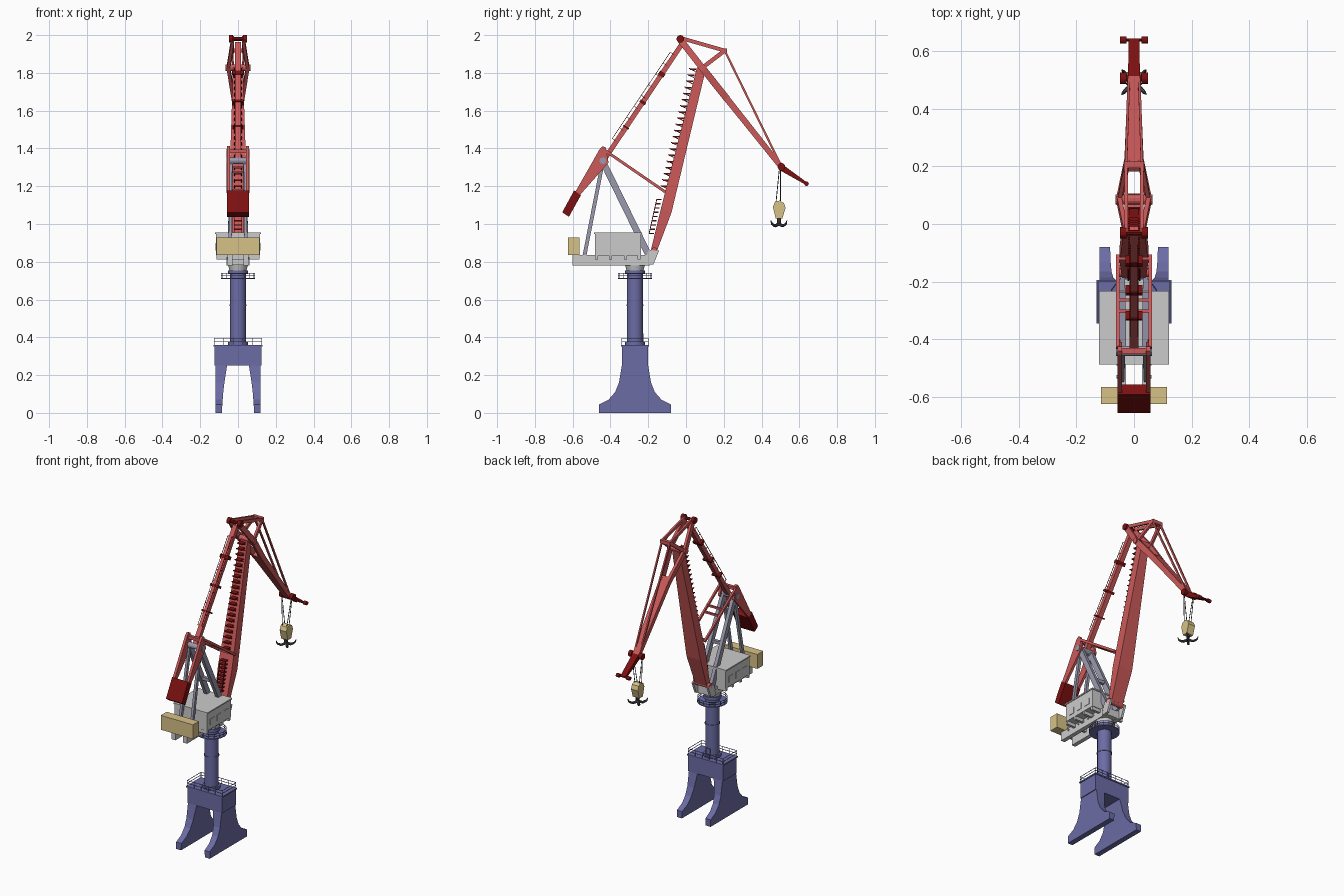
import bpy, bmesh, math
from mathutils import Vector as V


def mat(name, r, g, b):
    m = bpy.data.materials.new(name)
    m.diffuse_color = (r, g, b, 1)
    return m


RED = mat("red_paint", 0.60, 0.10, 0.10)
DARK = mat("dark_red_paint", 0.20, 0.005, 0.005)
BLUE = mat("blue_paint", 0.15, 0.15, 0.38)
STEEL = mat("blue_grey_paint", 0.32, 0.32, 0.42)
TAN = mat("yellow_paint", 0.68, 0.54, 0.24)
BLACK = mat("dark_steel", 0.06, 0.06, 0.07)


class Part:
    """Collects simple solids into one named object."""

    def __init__(self, name, material=None):
        self.name, self.mat, self.bm = name, material, bmesh.new()

    def loft(self, rings):
        rows = [[self.bm.verts.new(p) for p in r] for r in rings]
        n = len(rows[0])
        for a, b in zip(rows, rows[1:]):
            for i in range(n):
                self.bm.faces.new((a[i], a[(i + 1) % n], b[(i + 1) % n], b[i]))
        self.bm.faces.new(rows[0][::-1])
        self.bm.faces.new(rows[-1])

    def box(self, x0, x1, y0, y1, z0, z1):
        self.loft([[(x0, y0, z), (x1, y0, z), (x1, y1, z), (x0, y1, z)] for z in (z0, z1)])

    def plate(self, prof, x0, x1):
        self.loft([[(x, y, z) for y, z in prof] for x in (x0, x1)])

    def beam(self, a, b, w, h, w2=None, h2=None):
        # rectangular bar: w sideways, h in the other direction, optional taper
        a, b = V(a), V(b)
        d = (b - a).normalized()
        ref = V((1, 0, 0)) if abs(d.x) < 0.9 else V((0, 1, 0))
        s = (ref - d * ref.dot(d)).normalized()
        u = d.cross(s)
        self.loft([[p + s * i * ww / 2 + u * j * hh / 2 for i, j in ((-1, -1), (1, -1), (1, 1), (-1, 1))]
                   for p, ww, hh in ((a, w, h), (b, w2 or w, h2 or h))])

    def rod(self, a, b, r, n=6, r2=None):
        a, b = V(a), V(b)
        d = (b - a).normalized()
        s = d.orthogonal().normalized()
        u = d.cross(s)
        t = [2 * math.pi * i / n for i in range(n)]
        self.loft([[p + (s * math.cos(k) + u * math.sin(k)) * q for k in t]
                   for p, q in ((a, r), (b, r if r2 is None else r2))])

    def rail(self, pts, h, r=0.0018):
        # handrail with a post at each point of a closed path
        for p, q in zip(pts, pts[1:] + pts[:1]):
            p, q = V(p), V(q)
            self.rod(p, p + V((0, 0, h)), r, 4)
            for k in (0.5, 1):
                self.rod(p + V((0, 0, h * k)), q + V((0, 0, h * k)), r, 4)

    def done(self, smooth=False):
        bmesh.ops.recalc_face_normals(self.bm, faces=self.bm.faces)
        me = bpy.data.meshes.new(self.name)
        self.bm.to_mesh(me)
        self.bm.free()
        if self.mat:
            me.materials.append(self.mat)
        o = bpy.data.objects.new(self.name, me)
        bpy.context.collection.objects.link(o)
        if smooth:
            bpy.context.view_layer.objects.active = o
            o.select_set(True)
            bpy.ops.object.shade_smooth_by_angle()
            o.select_set(False)


SIDES = (-1, 1)
CY = -0.27  # slewing axis

# Portal legs: flared feet, inner face leaning
p = Part("portal_legs", BLUE)
flare = [(0.19, 0, 0.085), (0.19, 0.045, 0.083), (0.14, 0.07, 0.081), (0.105, 0.11, 0.078),
         (0.085, 0.16, 0.072), (0.07, 0.25, 0.058)]
for s in SIDES:
    p.loft([[(s * xi, CY - w, z), (s * 0.12, CY - w, z), (s * 0.12, CY + w, z), (s * xi, CY + w, z)]
            for w, z, xi in flare])
p.done()
p = Part("portal_beam", BLUE)
p.box(-0.125, 0.125, CY - 0.07, CY + 0.07, 0.25, 0.352)
p.box(-0.13, 0.13, CY - 0.075, CY + 0.075, 0.352, 0.36)
p.done()
p = Part("portal_railing", BLUE)
xs = [-0.125 + 0.05 * i for i in range(6)]
p.rail([(x, CY - 0.07, 0.36) for x in xs] + [(x, CY + 0.07, 0.36) for x in xs[::-1]], 0.035)
p.done()

# Column with flanges and ring platform
p = Part("column", BLUE)
for r, z0, z1 in ((0.042, 0.36, 0.76), (0.052, 0.36, 0.378), (0.045, 0.565, 0.573), (0.052, 0.735, 0.755)):
    p.rod((0, CY, z0), (0, CY, z1), r, 32)
p.box(-0.014, 0.014, CY + 0.035, CY + 0.046, 0.378, 0.42)
p.done(True)
p = Part("ring_platform", BLUE)
p.rod((0, CY, 0.708), (0, CY, 0.714), 0.09, 24)
p.rail([(0.088 * math.cos(i * math.pi / 8), CY + 0.088 * math.sin(i * math.pi / 8), 0.714) for i in range(16)], 0.026)
p.done()

# Slewing deck, house and ballast
p = Part("slewing_ring")
p.rod((0, CY, 0.755), (0, CY, 0.79), 0.045, 32, 0.055)
p.done(True)
p = Part("deck_frame")
for s in SIDES:
    p.box(s * 0.028, s * 0.055, -0.60, -0.19, 0.78, 0.835)
    p.plate([(-0.22, 0.78), (-0.172, 0.787), (-0.142, 0.86), (-0.20, 0.862)], s * 0.046, s * 0.06)
    for i in range(8):
        y = -0.53 + i * 0.045
        p.rod((s * 0.055, y, 0.82), (s * 0.06, y, 0.82), 0.006, 8)
p.box(-0.03, 0.03, -0.34, -0.19, 0.782, 0.83)
for y in (-0.475, -0.40, -0.32, -0.25):
    p.box(-0.115, 0.115, y - 0.008, y + 0.008, 0.812, 0.835)
p.done()
p = Part("machinery_house")
p.box(-0.117, 0.117, -0.482, -0.238, 0.833, 0.946)
p.box(-0.122, 0.122, -0.487, -0.233, 0.946, 0.954)
for s in SIDES:
    for y in (-0.43, -0.36, -0.29):
        p.box(s * 0.117, s * 0.12, y - 0.022, y + 0.022, 0.86, 0.90)
p.done()
p = Part("deck_ballast", TAN)
p.box(-0.115, 0.115, -0.625, -0.565, 0.835, 0.928)
p.done()

# Support A-frame
p = Part("support_frame", STEEL)
for s in SIDES:
    p.beam((s * 0.042, -0.20, 0.84), (s * 0.038, -0.44, 1.33), 0.022, 0.034)
    p.beam((s * 0.042, -0.538, 0.83), (s * 0.038, -0.44, 1.33), 0.016, 0.02)
p.rod((-0.062, -0.44, 1.335), (0.062, -0.44, 1.335), 0.018, 12)
p.beam((-0.042, -0.315, 1.075), (0.042, -0.315, 1.075), 0.02, 0.02)
p.done()

# Balance lever and its weight
p = Part("balance_lever", RED)
for s in SIDES:
    p.plate([(-0.455, 1.40), (-0.44, 1.412), (-0.425, 1.405), (-0.41, 1.325), (-0.56, 1.155), (-0.585, 1.172)],
            s * 0.042, s * 0.058)
p.beam((-0.05, -0.44, 1.385), (0.05, -0.44, 1.385), 0.02, 0.02)
p.done()
p = Part("balance_weight", DARK)
p.plate([(-0.592, 1.178), (-0.556, 1.153), (-0.62, 1.038), (-0.655, 1.062)], -0.057, 0.057)
p.done()

# Push link frame from lever to boom
p = Part("push_link", RED)
a, b = V((0, -0.43, 1.39)), V((0, -0.11, 1.17))
for s in SIDES:
    o = V((s * 0.056, 0, 0))
    p.beam(a + o, b + o, 0.012, 0.015)
for t in (0.4, 0.52, 0.97):
    c = a.lerp(b, t)
    p.beam(c - V((0.056, 0, 0)), c + V((0.056, 0, 0)), 0.012, 0.012)
p.done()

# Main boom: box girder with a kink
p = Part("main_boom", RED)
p.loft([[(-w, y0, z0), (w, y0, z0), (w, y1, z1), (-w, y1, z1)] for y0, z0, y1, z1, w in
        ((-0.185, 0.865, -0.152, 0.862, 0.042), (-0.132, 1.085, -0.077, 1.06, 0.05), (0.058, 1.83, 0.105, 1.82, 0.026))])
p.rod((-0.065, 0.085, 1.828), (0.065, 0.085, 1.828), 0.018, 12)
p.rod((-0.06, -0.168, 0.86), (0.06, -0.168, 0.86), 0.016, 12)
p.done()

# Boom stairs: treads with hoops, plus a lower ladder
p = Part("boom_stairs", DARK)
a, b = V((0, -0.1, 1.2)), V((0, 0.05, 1.82))
for i in range(20):
    c = a.lerp(b, i / 19)
    p.box(-0.018, 0.018, c.y - 0.03, c.y + 0.003, c.z - 0.004, c.z + 0.004)
    for s in SIDES:
        p.rod((s * 0.018, c.y, c.z - 0.012), (s * 0.018, c.y - 0.034, c.z + 0.004), 0.003, 4)
p.done()
p = Part("lower_ladder", DARK)
a, b = V((0, -0.195, 0.95)), V((0, -0.155, 1.13))
for s in SIDES:
    o = V((s * 0.02, 0, 0))
    p.rod(a + o, b + o, 0.003, 4)
for i in range(9):
    c = a.lerp(b, i / 8)
    p.box(-0.02, 0.02, c.y, c.y + 0.025, c.z - 0.003, c.z + 0.003)
p.done()

# Tie beam from jib tail to lever, with collars and handrail
p = Part("tie_beam", RED)
a, b = V((0, -0.02, 1.955)), V((0, -0.43, 1.345))
p.beam(a, b, 0.03, 0.026)
p.done()
p = Part("tie_beam_collars", DARK)
off = V((0, -0.022, 0.016))
for t in (0.25, 0.5, 0.72):
    c = a.lerp(b, t)
    p.beam(c, c.lerp(b, 0.04), 0.06, 0.034)
for s in SIDES:
    o = off + V((s * 0.014, 0, 0))
    p.rod(a.lerp(b, 0.1) + o, a.lerp(b, 0.85) + o, 0.0018, 4)
    for i in range(9):
        c = a.lerp(b, 0.1 + i * 0.75 / 8)
        p.rod(c + V((s * 0.014, 0, 0)), c + o, 0.0018, 4)
p.done()

# Fly jib: forked tail straddling the boom head, tapered arm, nose and stays
p = Part("fly_jib", RED)
for s in SIDES:
    p.beam((s * 0.028, -0.03, 1.975), (s * 0.052, 0.085, 1.828), 0.016, 0.034)
    p.beam((s * 0.052, 0.08, 1.835), (s * 0.024, 0.215, 1.665), 0.018, 0.036)
    p.beam((s * 0.05, 0.09, 1.83), (s * 0.028, 0.205, 1.918), 0.014, 0.022)
    p.beam((s * 0.026, -0.03, 1.985), (s * 0.028, 0.205, 1.918), 0.012, 0.02)
    p.beam((s * 0.028, 0.205, 1.918), (s * 0.018, 0.505, 1.305), 0.009, 0.011)
p.beam((0, 0.195, 1.69), (0, 0.51, 1.295), 0.068, 0.034, 0.042, 0.028)
p.beam((-0.035, 0.205, 1.918), (0.035, 0.205, 1.918), 0.022, 0.022)
p.done()
p = Part("jib_nose", DARK)
p.beam((0, 0.50, 1.302), (0, 0.64, 1.212), 0.042, 0.034, 0.036, 0.014)
p.done()
p = Part("sheaves", DARK)
for y, z, r in ((-0.03, 1.98, 0.02), (0.505, 1.303, 0.02), (0.638, 1.213, 0.012)):
    p.rod((-0.04, y, z), (0.04, y, z), r * 0.5, 8)
    for s in SIDES:
        p.rod((s * 0.026, y, z), (s * 0.048, y, z), r, 16)
p.done()

# Hoist ropes, block and four-armed hook
p = Part("hoist_ropes", BLACK)
for s in SIDES:
    p.rod((s * 0.035, 0.495, 1.30), (s * 0.014, 0.475, 1.10), 0.0022, 5)
    p.rod((s * 0.035, 0.50, 1.29), (s * 0.014, 0.50, 1.10), 0.0022, 5)
p.done()
p = Part("hook_block", TAN)
p.plate([(0.475, 1.03), (0.51, 1.03), (0.527, 1.085), (0.518, 1.112), (0.495, 1.124), (0.47, 1.115), (0.46, 1.09)],
        -0.024, 0.024)
p.done()
p = Part("hook", BLACK)
p.rod((0, 0.492, 0.995), (0, 0.492, 1.035), 0.01, 8)
for i in range(4):
    t = math.pi / 4 + i * math.pi / 2
    d = V((math.cos(t), math.sin(t), 0))
    q = [V((0, 0.492, 0)) + d * r + V((0, 0, z)) for r, z in ((0, 1.0), (0.03, 0.99), (0.052, 1.0), (0.06, 1.018))]
    for u, v, r0, r1 in zip(q, q[1:], (0.009, 0.008, 0.006), (0.008, 0.006, 0.002)):
        p.rod(u, v, r0, 6, r1)
p.done()
